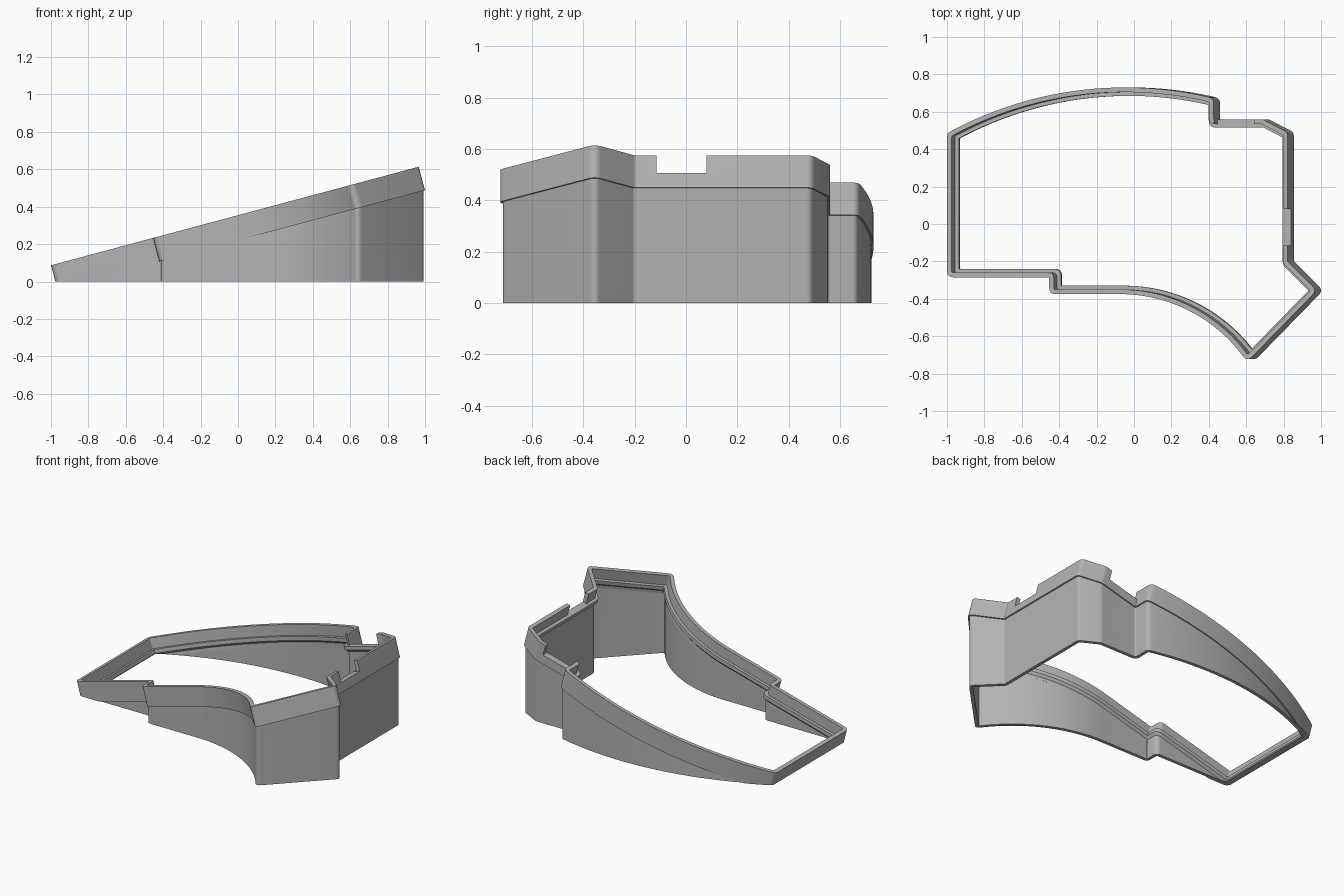
import bpy, bmesh, math
from mathutils import Vector

if "Cube" in bpy.data.objects:
    bpy.data.objects.remove(bpy.data.objects["Cube"], do_unlink=True)

TILT = math.radians(15)
BASE_Z = 0.22      # height of the tilted plane above the origin
BAND_H = 0.13      # height of the tilted band
LEDGE = 0.06       # height of the inner ledge inside the band

grey = bpy.data.materials.new("plain grey")
grey.use_nodes = True
grey.diffuse_color = (0.45, 0.45, 0.45, 1)
grey.node_tree.nodes["Principled BSDF"].inputs["Base Color"].default_value = (0.45, 0.45, 0.45, 1)


def place(x, y, w):
    """Point on the tilted plane, raised by w along the plane's normal."""
    return Vector((x - w * math.sin(TILT), y, BASE_Z + x * math.tan(TILT) + w * math.cos(TILT)))


def arc(a, b, c, n):
    """Points on the circle from a through b to c."""
    (ax, ay), (bx, by), (cx, cy) = a, b, c
    d = 2 * (ax * (by - cy) + bx * (cy - ay) + cx * (ay - by))
    sa, sb, sc = ax * ax + ay * ay, bx * bx + by * by, cx * cx + cy * cy
    o = Vector(((sa * (by - cy) + sb * (cy - ay) + sc * (ay - by)) / d,
                (sa * (cx - bx) + sb * (ax - cx) + sc * (bx - ax)) / d))
    start, end = Vector(a) - o, Vector(c) - o
    t0 = math.atan2(start.y, start.x)
    sweep = math.atan2(start.x * end.y - start.y * end.x, start.dot(end))
    return [o + start.length * Vector((math.cos(t0 + sweep * i / n), math.sin(t0 + sweep * i / n)))
            for i in range(n + 1)]


# Sharp outline, clockwise from the back right corner
outline = arc((-0.966, 0.485), (0, 0.73), (0.46, 0.672), 30)
outline += [Vector(p) for p in ((0.46, 0.56), (0.72, 0.56), (0.855, 0.49),
                                (0.855, -0.2), (1.012, -0.355))]
outline += arc((0.638, -0.738), (0.3, -0.45), (-0.02, -0.375), 24)
outline += [Vector(p) for p in ((-0.42, -0.375), (-0.42, -0.285), (-0.966, -0.285))]


def ring(inset):
    """Outline moved inwards by inset, with its corners rounded."""
    n = len(outline)
    dirs = [(outline[(i + 1) % n] - outline[i]).normalized() for i in range(n)]
    pts, turns = [], []
    for i in range(n):
        a, b = dirs[i - 1], dirs[i]
        na, nb = Vector((a.y, -a.x)), Vector((b.y, -b.x))
        pts.append(outline[i] + (na + nb) * inset / (1 + na.dot(nb)))
        turns.append(math.atan2(a.x * b.y - a.y * b.x, a.dot(b)))
    out = []
    for p, turn, a, b in zip(pts, turns, [dirs[-1]] + dirs, dirs):
        if abs(turn) < math.radians(15):
            out.append(p)
            continue
        r = max(0.035 - inset, 0.004) if turn < 0 else 0.004 + inset
        cut = min(r * math.tan(abs(turn) / 2), 0.04)
        p0, p1 = p - a * cut, p + b * cut
        for k in range(7):
            t = k / 6
            out.append(p0 * (1 - t) ** 2 + p * 2 * t * (1 - t) + p1 * t * t)
    return out


def finish(name, bm):
    mesh = bpy.data.meshes.new(name)
    bmesh.ops.recalc_face_normals(bm, faces=bm.faces)
    bm.to_mesh(mesh)
    bm.free()
    obj = bpy.data.objects.new(name, mesh)
    bpy.context.collection.objects.link(obj)
    mesh.materials.append(grey)
    return obj


def wall(name, rings):
    """Closed wall lofted through rings of points, cut off flat at the ground."""
    bm = bmesh.new()
    loops = [[bm.verts.new(p) for p in r] for r in rings]
    n = len(loops[0])
    for j, loop in enumerate(loops):
        nxt = loops[(j + 1) % len(loops)]
        for i in range(n):
            k = (i + 1) % n
            bm.faces.new((loop[i], loop[k], nxt[k], nxt[i]))
    cut = bmesh.ops.bisect_plane(bm, geom=bm.verts[:] + bm.edges[:] + bm.faces[:],
                                 plane_co=(0, 0, 0), plane_no=(0, 0, -1), clear_outer=True)
    edges = [e for e in cut["geom_cut"] if isinstance(e, bmesh.types.BMEdge)]
    # The skirt leaves two nested loops, the band one open-ended strip
    if name == "skirt":
        bmesh.ops.triangle_fill(bm, edges=edges, use_beauty=True)
    else:
        bmesh.ops.triangle_fill(bm, edges=[e for e in edges if e.is_boundary], use_beauty=True)
    return finish(name, bm)


# Tilted band: thin rim on top, wider ledge below it
section = [(0, 0), (0, BAND_H), (0.025, BAND_H), (0.025, LEDGE),
           (0.045, LEDGE), (0.045, 0.035), (0.03, 0.02), (0.03, 0)]
band = wall("tilted_band", [[place(p.x, p.y, w) for p in ring(d)] for d, w in section])

# Upright skirt under the band, set in slightly
skirt_rings = []
for d, top in ((0.008, False), (0.008, True), (0.03, True), (0.03, False)):
    pts = [place(p.x, p.y, 0.001) for p in ring(d)]
    skirt_rings.append(pts if top else [Vector((p.x, p.y, -0.3)) for p in pts])
skirt = wall("skirt", skirt_rings)

# Notches in the rim, one on the side and one at the back
for x0, x1, y0, y1 in ((0.75, 0.95, -0.115, 0.08), (0.461, 0.675, 0.48, 0.6)):
    bm = bmesh.new()
    bmesh.ops.create_cube(bm, size=1)
    for v in bm.verts:
        v.co = place(x1 if v.co.x > 0 else x0, y1 if v.co.y > 0 else y0,
                     0.2 if v.co.z > 0 else LEDGE - 0.001)
    cutter = finish("notch_cutter", bm)
    cutter.hide_render = True
    mod = band.modifiers.new("notch", "BOOLEAN")
    mod.operation, mod.solver, mod.object = "DIFFERENCE", "EXACT", cutter
    bpy.context.view_layer.objects.active = band
    bpy.ops.object.modifier_apply(modifier=mod.name)
    bpy.data.objects.remove(cutter, do_unlink=True)

# Smooth curves, sharp corners
for obj in (band, skirt):
    bpy.ops.object.select_all(action="DESELECT")
    obj.select_set(True)
    bpy.context.view_layer.objects.active = obj
    bpy.ops.object.shade_smooth_by_angle(angle=math.radians(25))
